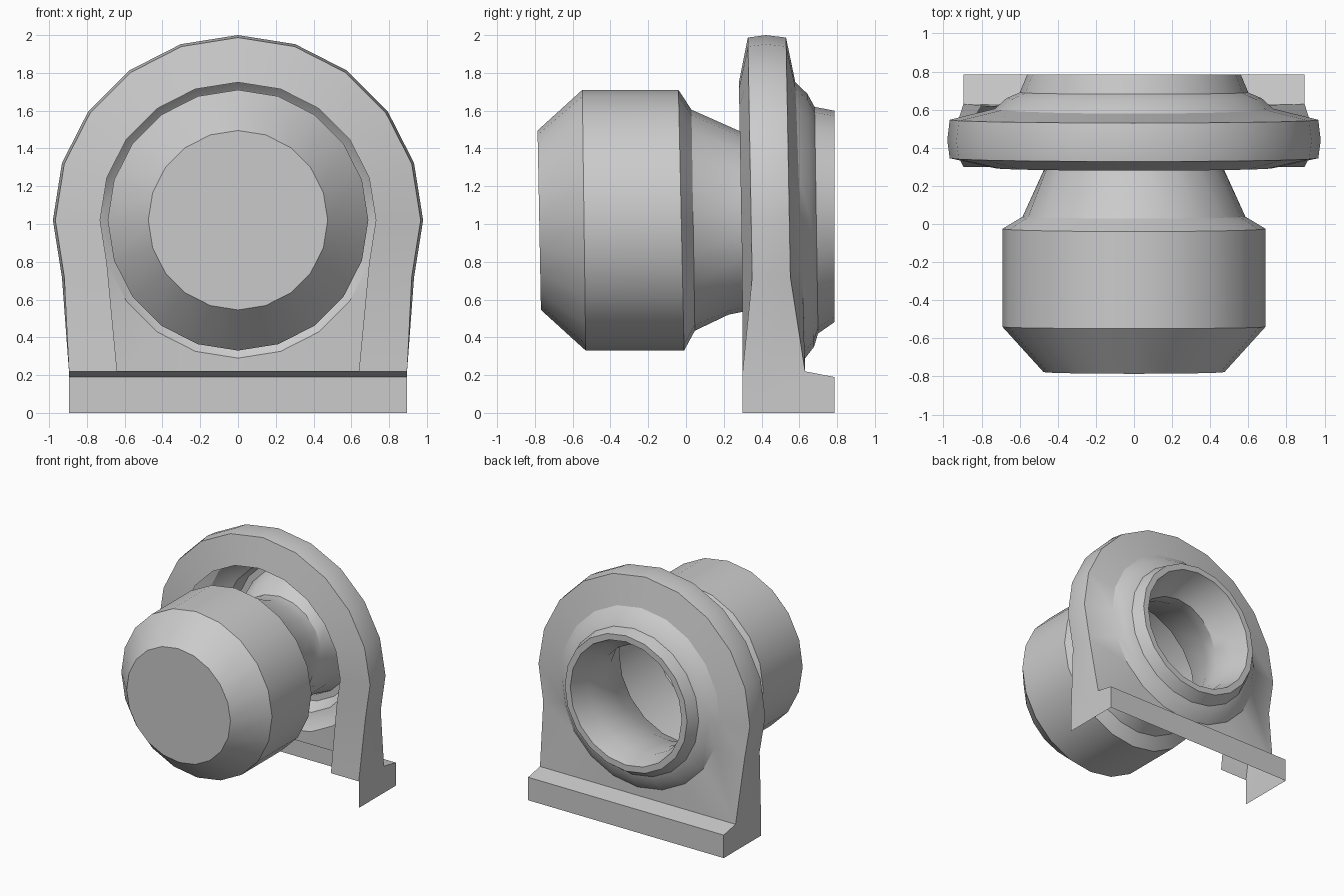
import bpy, bmesh
from math import sin, cos, radians

if "Cube" in bpy.data.objects:
    bpy.data.objects.remove(bpy.data.objects["Cube"])

N = 20
CZ = 1.02
ANG = [radians(18 * i) for i in range(N)]


def ring(bm, y, r, cz=CZ, tilt=-0.009):
    # circle facing y, leaning by tilt from centre to top
    return [bm.verts.new((r * cos(a), y + tilt * sin(a), cz + r * sin(a))) for a in ANG]


def bridge(bm, a, b, closed=True):
    n = len(a)
    for i in range(n if closed else n - 1):
        j = (i + 1) % n
        bm.faces.new((a[i], a[j], b[j], b[i]))


def finish(bm, name):
    bmesh.ops.remove_doubles(bm, verts=bm.verts, dist=0.0005)
    bmesh.ops.recalc_face_normals(bm, faces=bm.faces)
    me = bpy.data.meshes.new(name)
    bm.to_mesh(me)
    bm.free()
    ob = bpy.data.objects.new(name, me)
    bpy.context.collection.objects.link(ob)
    bpy.ops.object.select_all(action='DESELECT')
    ob.select_set(True)
    bpy.context.view_layer.objects.active = ob
    bpy.ops.object.shade_smooth_by_angle(angle=radians(28))


# motor drum, its neck, and the flared intake ending in a lip
bm = bmesh.new()
rings = [ring(bm, *p) for p in (
    (-0.777, 0.475), (-0.54, 0.69), (-0.025, 0.69, CZ, -0.015), (0.038, 0.585),
    (0.335, 0.45, 0.97, 0.11), (0.48, 0.43, 0.99, 0.06), (0.62, 0.46, 1.03, 0.0),
    (0.785, 0.51, 1.04, 0.0), (0.785, 0.56, 1.04, 0.0))]
bm.faces.new(rings[0])
for a, b in zip(rings, rings[1:]):
    bridge(bm, a, b)
finish(bm, "motor_and_intake")

# arched housing shell
bm = bmesh.new()
lip = ring(bm, 0.785, 0.56, 1.04, 0.0)
collar = ring(bm, 0.69, 0.60)
shoulder = ring(bm, 0.66, 0.67, CZ, -0.018)
back = ring(bm, 0.605, 0.73, CZ, -0.026)
for a, b in ((lip, collar), (collar, shoulder), (shoulder, back)):
    bridge(bm, a, b)

W, TOP = 0.895, 0.22
arch = [radians(18 * i) for i in range(-1, 12)]


def strip(r, y, foot_x, foot_y):
    # arch from right foot over the top to left foot
    pts = [(r * cos(a), y - 0.018 * r * sin(a), CZ + r * sin(a)) for a in arch]
    pts = [(foot_x, foot_y, TOP)] + pts + [(-foot_x, foot_y, TOP)]
    return [bm.verts.new(p) for p in pts]


inner = strip(0.73, 0.293, 0.64, 0.30)
front = strip(0.967, 0.345, W, 0.30)
mid = strip(0.98, 0.44, W, 0.46)
rear = strip(0.967, 0.547, W, 0.63)
for a, b in ((inner, front), (front, mid), (mid, rear)):
    bridge(bm, a, b, False)

# back wall: arch rim and base edge joined to the collar ring
base = [bm.verts.new((x, 0.63, TOP)) for x in (-0.6, -0.3, 0, 0.3, 0.6)]
outer = rear[2:14] + [rear[14]] + base + [rear[0]] + [rear[1]]
bridge(bm, back, outer)

# foot: sloped top, back strip and open-bottomed ends
xs = (-W, -0.6, -0.3, 0, 0.3, 0.6, W)
rows = [[bm.verts.new((x, y, z)) for x in xs]
        for y, z in ((0.63, TOP), (0.785, 0.19), (0.785, 0.0))]
bridge(bm, rows[0], rows[1], False)
bridge(bm, rows[1], rows[2], False)
for x in (-W, W):
    bm.faces.new([bm.verts.new((x, y, z)) for y, z in (
        (0.30, TOP), (0.30, 0), (0.785, 0), (0.785, 0.19), (0.63, TOP), (0.46, TOP))])
finish(bm, "housing")
